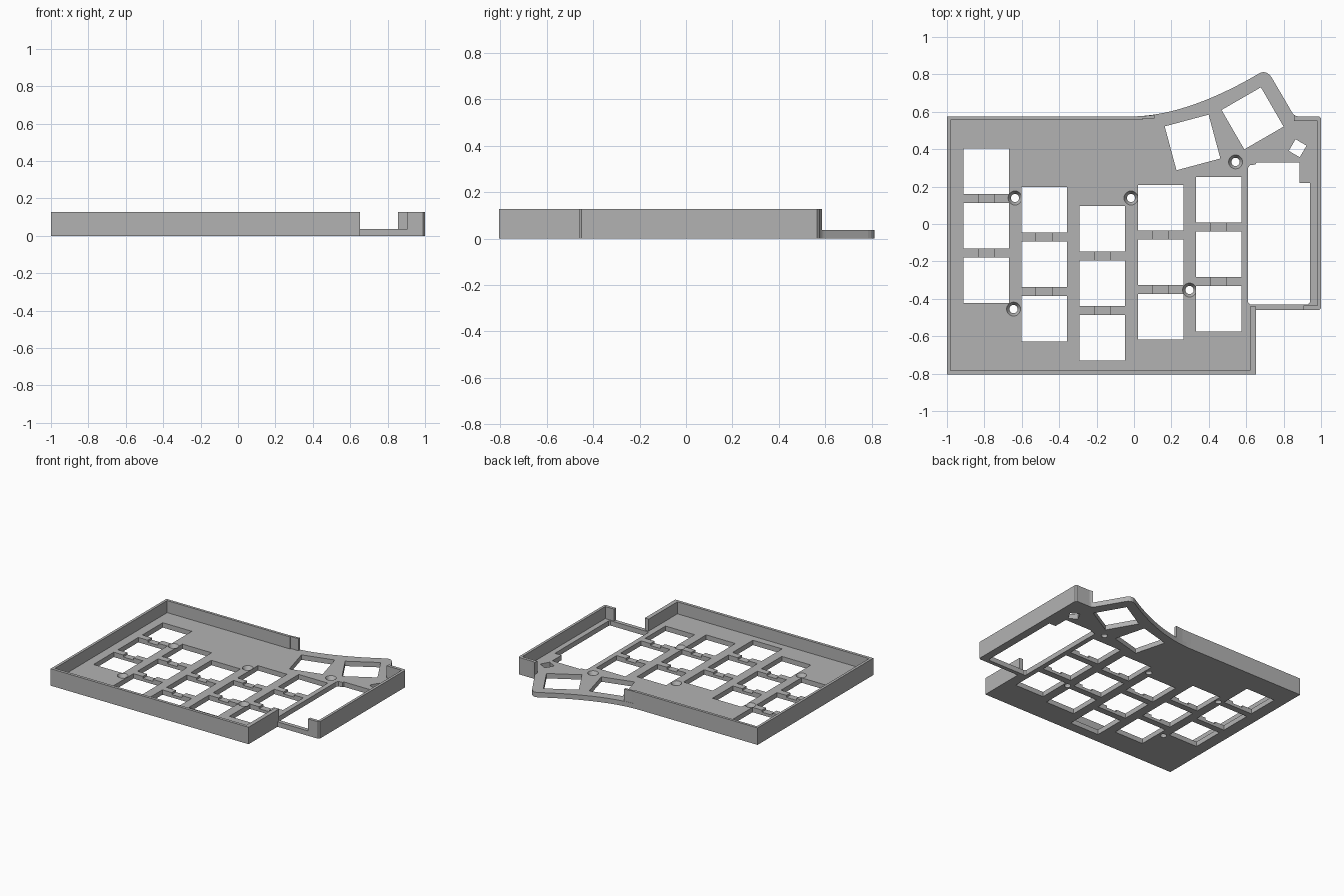
import bpy, bmesh
from math import radians
from mathutils import Vector, Matrix

cube = bpy.data.objects.get("Cube")
if cube:
    bpy.data.objects.remove(cube)

PLATE, TOP, KEY, PITCH = 0.037, 0.128, 0.243, 0.2915

grey = bpy.data.materials.new("plain grey")
grey.use_nodes = True
COLOUR = (0.45, 0.45, 0.45, 1)
grey.diffuse_color = COLOUR
grey.node_tree.nodes["Principled BSDF"].inputs["Base Color"].default_value = COLOUR


def finish(name, bm):
    bmesh.ops.recalc_face_normals(bm, faces=bm.faces)
    mesh = bpy.data.meshes.new(name)
    bm.to_mesh(mesh)
    bm.free()
    mesh.materials.append(grey)
    obj = bpy.data.objects.new(name, mesh)
    bpy.context.collection.objects.link(obj)
    return obj


def prism(name, points, z0, z1):
    """Extrude a flat outline from z0 to z1."""
    bm = bmesh.new()
    face = bm.faces.new([bm.verts.new((x, y, z0)) for x, y in points])
    side = bmesh.ops.extrude_face_region(bm, geom=[face])["geom"]
    bmesh.ops.translate(bm, vec=(0, 0, z1 - z0),
                        verts=[v for v in side if isinstance(v, bmesh.types.BMVert)])
    return finish(name, bm)


def block(name, x, y, w, d, z0, z1, angle=0):
    turn = Matrix.Rotation(radians(angle), 2)
    corners = [Vector((x, y)) + turn @ Vector((sx * w / 2, sy * d / 2))
               for sx, sy in ((-1, -1), (1, -1), (1, 1), (-1, 1))]
    return prism(name, corners, z0, z1)


def cone(name, x, y, r0, r1, z0, z1):
    bm = bmesh.new()
    bmesh.ops.create_cone(bm, cap_ends=True, segments=24, radius1=r0, radius2=r1,
                          depth=z1 - z0, matrix=Matrix.Translation((x, y, (z0 + z1) / 2)))
    return finish(name, bm)


def bezier(a, b, c, steps):
    a, b, c = Vector(a), Vector(b), Vector(c)
    return [tuple(a * (1 - t) ** 2 + b * 2 * t * (1 - t) + c * t * t)
            for t in (i / steps for i in range(steps + 1))]


def cut(target, cutters):
    for c in cutters:
        mod = target.modifiers.new("cut", "BOOLEAN")
        mod.operation, mod.solver, mod.object = "DIFFERENCE", "EXACT", c
    bpy.context.view_layer.update()
    mesh = bpy.data.meshes.new_from_object(
        target.evaluated_get(bpy.context.evaluated_depsgraph_get()))
    target.modifiers.clear()
    target.data = mesh
    for c in cutters:
        bpy.data.objects.remove(c)


# Base plate with the curved thumb lobe at the back
outline = [(-1, 0.575), (-1, -0.805), (0.652, -0.805), (0.652, -0.46), (0.99, -0.46),
           (1, -0.45), (1, 0.565), (0.99, 0.575)]
outline += bezier((0.88, 0.575), (0.858, 0.575), (0.845, 0.597), 4)
outline += bezier((0.735, 0.785), (0.705, 0.83), (0.66, 0.8), 6)
outline += bezier((0.65, 0.794), (0.27, 0.575), (-0.02, 0.575), 16)
plate = prism("key_plate", outline, 0, PLATE)

# Key openings, with shallow clip channels across the ribs between them
cutters = []
columns = [(-0.79, 0.283), (-0.481, 0.076), (-0.169, -0.025), (0.142, 0.087), (0.452, 0.13)]
for x, y in columns:
    for row in range(3):
        cutters.append(block("key_cutter", x, y - row * PITCH, KEY, KEY, -0.1, 0.1))
    for row in range(2):
        cutters.append(block("rib_cutter", x, y - (row + 0.5) * PITCH, 0.085, 0.1,
                             PLATE - 0.015, 0.1))
for x, y, angle in ((0.313, 0.436, 15), (0.634, 0.565, 30)):
    cutters.append(block("thumb_key_cutter", x, y, KEY, KEY, -0.1, 0.1, angle))

# Controller opening and small slot beside it
cutters.append(prism("controller_cutter", [
    (0.61, -0.42), (0.62, -0.43), (0.93, -0.43), (0.94, -0.42), (0.94, 0.22), (0.885, 0.22),
    (0.885, 0.33), (0.655, 0.33), (0.65, 0.318), (0.62, 0.315), (0.61, 0.3)], -0.1, 0.1))
cutters.append(block("slot_cutter", 0.875, 0.405, 0.068, 0.072, -0.1, 0.1, -30))

# Countersunk screw holes
for x, y in ((-0.636, 0.139), (-0.016, 0.139), (-0.644, -0.455), (0.297, -0.353), (0.543, 0.332)):
    cutters.append(cone("screw_cutter", x, y, 0.022, 0.022, -0.1, 0.1))
    cutters.append(cone("sink_cutter", x, y, 0.022, 0.038, 0.012, PLATE + 0.001))
cut(plate, cutters)

# Main rim around the back, right, front and step
prism("main_rim", [
    (0.11, 0.583), (0.05, 0.577), (-0.02, 0.575), (-1, 0.575), (-1, -0.805), (0.652, -0.805),
    (0.652, -0.44), (0.62, -0.44), (0.62, -0.783), (-0.98, -0.783), (-0.98, 0.555),
    (0.045, 0.555), (0.045, 0.564), (0.11, 0.564)], PLATE, TOP)

# Side rim around the controller bay
prism("side_rim", [
    (0.907, -0.46), (0.99, -0.46), (1, -0.45), (1, 0.565), (0.99, 0.575), (0.88, 0.575),
    (0.863, 0.579), (0.855, 0.585), (0.855, 0.552), (0.98, 0.552), (0.98, -0.437),
    (0.907, -0.437)], PLATE, TOP)
